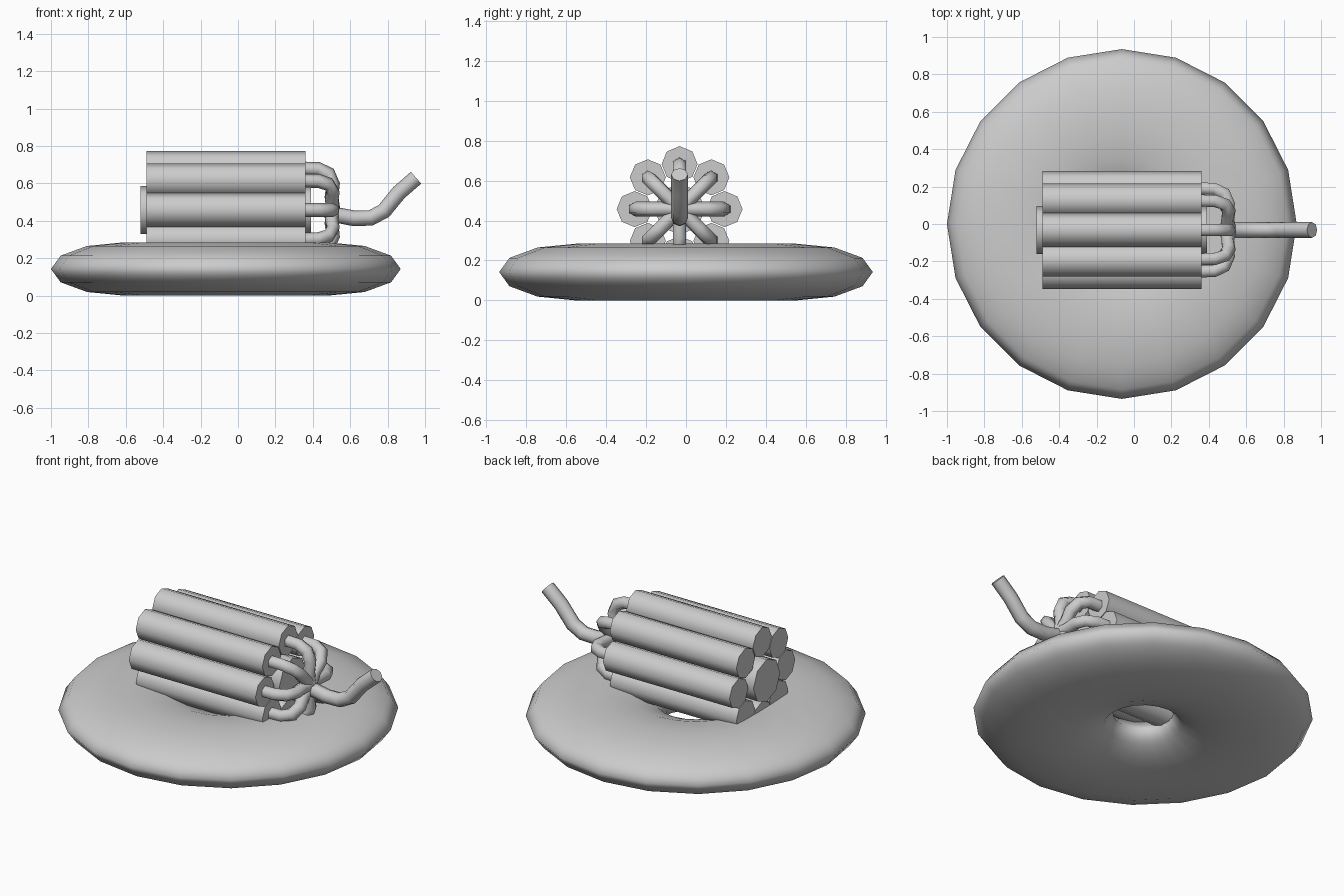
import bpy, bmesh, math
from mathutils import Vector

if "Cube" in bpy.data.objects:
    bpy.data.objects.remove(bpy.data.objects["Cube"])

grey = bpy.data.materials.new("plain grey")
grey.diffuse_color = (0.6, 0.6, 0.6, 1)
grey.use_nodes = True
grey.node_tree.nodes["Principled BSDF"].inputs["Base Color"].default_value = grey.diffuse_color

CY, CZ = -0.032, 0.457   # axis of the stick bundle


def tube(name, path, radius, sides):
    """Capped tube swept along a path, smooth sides and sharp caps."""
    pts = [Vector(p) for p in path]
    bm = bmesh.new()
    rings = []
    tangent = (pts[1] - pts[0]).normalized()
    u = Vector((0, 0, 1))
    u = (u - tangent * u.dot(tangent)).normalized()
    for i, p in enumerate(pts):
        a, b = pts[max(i - 1, 0)], pts[min(i + 1, len(pts) - 1)]
        new = (b - a).normalized()
        u = tangent.rotation_difference(new) @ u
        tangent = new
        v = tangent.cross(u)
        rings.append([bm.verts.new(p + radius * (
            u * math.cos(math.tau * k / sides) + v * math.sin(math.tau * k / sides)))
            for k in range(sides)])
    for r, s in zip(rings, rings[1:]):
        for k in range(sides):
            n = (k + 1) % sides
            bm.faces.new((r[k], r[n], s[n], s[k]))
    caps = [bm.faces.new(rings[0][::-1]), bm.faces.new(rings[-1])]
    bmesh.ops.recalc_face_normals(bm, faces=bm.faces)
    for f in bm.faces:
        f.smooth = True
    for c in caps:
        for e in c.edges:
            e.smooth = False
    me = bpy.data.meshes.new(name)
    bm.to_mesh(me)
    bm.free()
    me.materials.append(grey)
    ob = bpy.data.objects.new(name, me)
    bpy.context.collection.objects.link(ob)
    return ob


# flattened ring base
bpy.ops.mesh.primitive_torus_add(major_radius=0.55, minor_radius=0.385,
                                 major_segments=20, minor_segments=12,
                                 location=(-0.065, 0, 0.142))
base = bpy.context.object
base.name = "ring_base"
base.scale.z = 0.142 / 0.385
base.data.materials.append(grey)
base.data.shade_smooth()

# thick central stick
tube("centre_stick", [(-0.52, CY, CZ), (0.39, CY, CZ)], 0.128, 8)

# eight outer sticks, each with a short fuse bending in to the middle
for i in range(8):
    a = math.tau * i / 8
    dy, dz = math.cos(a), math.sin(a)

    def at(x, r):
        return (x, CY + dy * r, CZ + dz * r)

    tube(f"stick_{i + 1}", [at(-0.49, 0.225), at(0.36, 0.225)], 0.09, 8)
    tube(f"short_fuse_{i + 1}",
         [at(0.34, 0.222), at(0.43, 0.22), at(0.485, 0.195), at(0.508, 0.14),
          at(0.50, 0.07), at(0.51, 0.0)], 0.037, 6)

# long main fuse
tube("main_fuse",
     [(0.47, CY, 0.46), (0.53, CY, 0.43), (0.62, CY, 0.413), (0.71, CY, 0.415),
      (0.78, CY, 0.452), (0.86, CY, 0.55), (0.952, CY, 0.63)], 0.042, 8)
